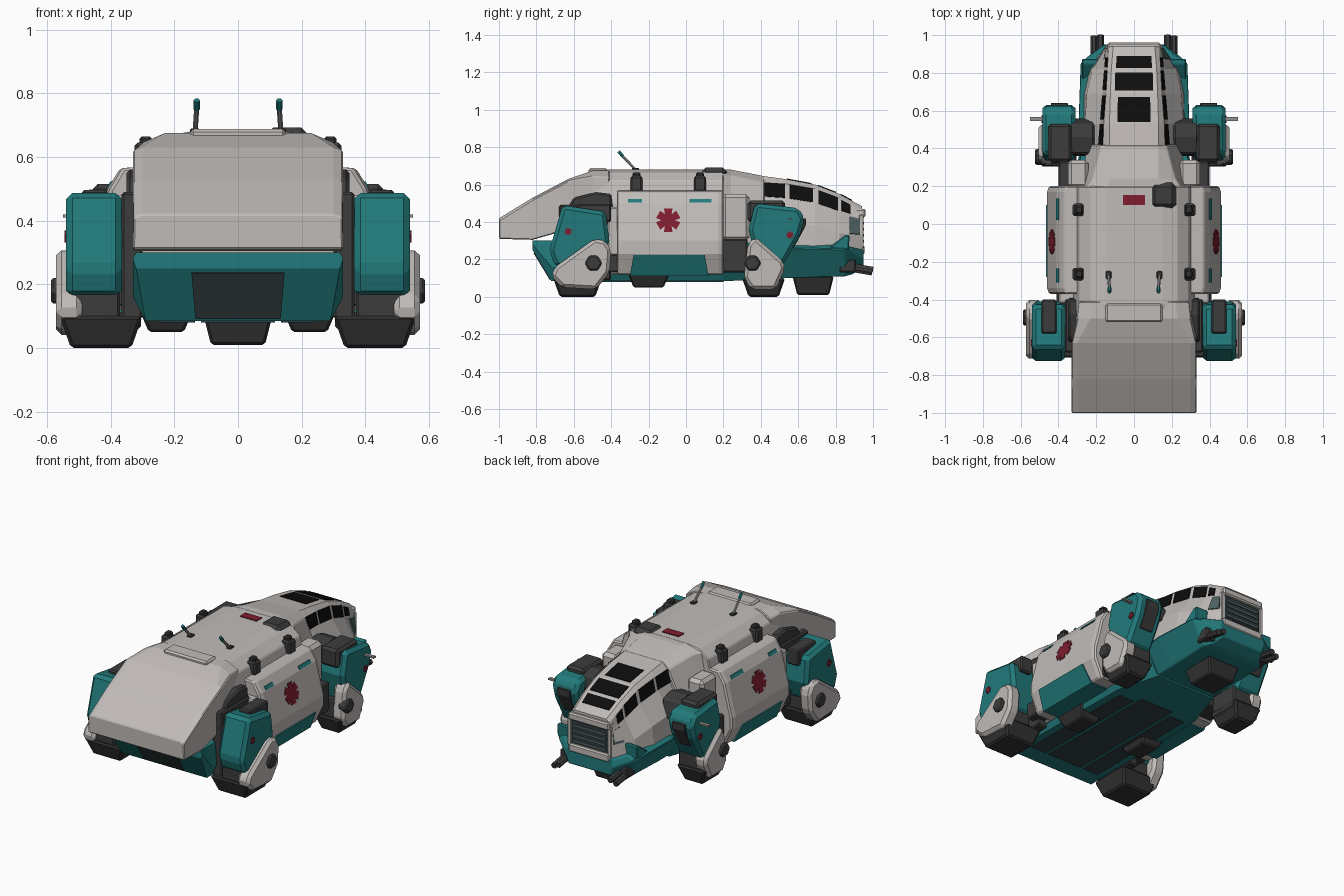
import bpy, bmesh, math
from mathutils import Vector

cube = bpy.data.objects.get("Cube")
if cube:
    bpy.data.objects.remove(cube, do_unlink=True)


def material(name, r, g, b):
    m = bpy.data.materials.new(name)
    m.use_nodes = True
    m.diffuse_color = (r, g, b, 1)
    bsdf = m.node_tree.nodes["Principled BSDF"]
    bsdf.inputs["Base Color"].default_value = (r, g, b, 1)
    bsdf.inputs["Roughness"].default_value = 0.7
    return m


WHITE = material("warm white", 0.53, 0.50, 0.48)
TEAL = material("teal", 0.016, 0.195, 0.20)
DARK = material("dark grey", 0.045, 0.045, 0.046)
FOOT = material("charcoal", 0.032, 0.032, 0.032)
BLACK = material("window black", 0.004, 0.004, 0.004)
RED = material("red", 0.21, 0.012, 0.028)
SLATE = material("slate blue", 0.03, 0.048, 0.054)
GRILLE = material("grille grey", 0.08, 0.12, 0.12)
STEEL = material("light grey", 0.28, 0.29, 0.28)


def finish(name, bm, mat, mirror=False, bevel=0.0):
    bmesh.ops.recalc_face_normals(bm, faces=bm.faces)
    me = bpy.data.meshes.new(name)
    bm.to_mesh(me)
    bm.free()
    me.materials.append(mat)
    ob = bpy.data.objects.new(name, me)
    bpy.context.scene.collection.objects.link(ob)
    if bevel:
        mod = ob.modifiers.new("chamfer", "BEVEL")
        mod.width, mod.segments, mod.limit_method = bevel, 1, "ANGLE"
    if mirror:
        ob.modifiers.new("mirror", "MIRROR")
    return ob


def loft(name, rings, mat, mirror=False, bevel=0.0):
    """Skin closed rings of equal length and cap both ends."""
    bm = bmesh.new()
    vs = [[bm.verts.new(p) for p in r] for r in rings]
    n = len(vs[0])
    for a, b in zip(vs, vs[1:]):
        for i in range(n):
            j = (i + 1) % n
            bm.faces.new((a[i], a[j], b[j], b[i]))
    bm.faces.new(vs[0])
    bm.faces.new(vs[-1])
    return finish(name, bm, mat, mirror, bevel)


def ring(y, half):
    """Symmetric cross-section at y from its +x half, top to bottom."""
    return [(x, y, z) for x, z in half] + [(-x, y, z) for x, z in reversed(half)]


def prism(name, prof, x0, x1, mat, bevel=0.0):
    """Side profile (y, z) extruded along x, mirrored to both sides."""
    return loft(name, [[(x, y, z) for y, z in prof] for x in (x0, x1)], mat, True, bevel)


def box(name, x, y, z, mat, mirror=True, bevel=0.008, foot=0.0):
    """Box from ranges; foot insets the lower end."""
    rings = []
    for h, d in ((z[0], foot), (z[1], 0)):
        rings.append([(x[0] + d, y[0] + d, h), (x[1] - d, y[0] + d, h),
                      (x[1] - d, y[1] - d, h), (x[0] + d, y[1] - d, h)])
    return loft(name, rings, mat, mirror, bevel)


def rod(name, a, b, r, mat, sides=6, bevel=0.0):
    a, b = Vector(a), Vector(b)
    q = (b - a).to_track_quat("Z", "Y")
    rings = [[c + q @ Vector((r * math.cos(t), r * math.sin(t), 0))
              for t in (math.tau * k / sides for k in range(sides))] for c in (a, b)]
    return loft(name, rings, mat, True, bevel)


def panel(name, ra, rb, i, j, u, v, mat, mirror=False):
    """Thin plate on the patch between points i, j of two neighbouring rings."""
    a, b, c, d = (Vector(p) for p in (ra[i], ra[j], rb[i], rb[j]))
    at = lambda s, t: a.lerp(b, s).lerp(c.lerp(d, s), t)
    quad = [at(u[0], v[0]), at(u[1], v[0]), at(u[1], v[1]), at(u[0], v[1])]
    n = (b - a).cross(c - a).normalized() * 0.0045
    return loft(name, [[p - n for p in quad], [p + n for p in quad]], mat, mirror)


def decal(name, pts, surface, mat):
    """Thin plate of (y, z) points following a side surface x = surface(z)."""
    return loft(name, [[(surface(z) + d, y, z) for y, z in pts] for d in (-0.004, 0.005)], mat, True)


def star(y, z, r):
    pts = []
    for k in range(6):
        for da, s in ((-30, 0.55), (-20, 1), (20, 1)):
            t = math.radians(90 + 60 * k + da)
            pts.append((y + r * s * math.cos(t), z + r * s * math.sin(t)))
    return pts


# Upper hull: sloped rear bay, central roof, neck
loft("rear_bay", [
    ring(-1.0, [(0.30, 0.42), (0.328, 0.41), (0.33, 0.31)]),
    ring(-0.82, [(0.30, 0.53), (0.33, 0.52), (0.33, 0.305)]),
    ring(-0.63, [(0.30, 0.63), (0.33, 0.62), (0.33, 0.36)]),
    ring(-0.50, [(0.23, 0.675), (0.30, 0.645), (0.32, 0.38)]),
    ring(-0.41, [(0.22, 0.675), (0.29, 0.64), (0.31, 0.38)])], WHITE, bevel=0.005)
loft("central_hull", [
    ring(y, [(0.15, zt), (0.23, zt - 0.015), (0.29, 0.62), (0.32, 0.5), (0.32, 0.12)])
    for y, zt in ((-0.5, 0.67), (-0.42, 0.68), (0.2, 0.68))], WHITE, bevel=0.006)
loft("neck", [
    ring(0.19, [(0.14, 0.68), (0.25, 0.655), (0.28, 0.5), (0.28, 0.15)]),
    ring(0.24, [(0.13, 0.68), (0.22, 0.65), (0.27, 0.48), (0.27, 0.15)]),
    ring(0.42, [(0.13, 0.645), (0.17, 0.61), (0.25, 0.45), (0.25, 0.15)])], WHITE, bevel=0.006)
box("roof_rear_cap", (-0.15, 0.15), (-0.52, -0.42), (0.65, 0.688), WHITE, False, 0.01)

# Lower hull
low = [ring(-0.82, [(0.32, 0.30), (0.33, 0.28), (0.32, 0.25)]),
       ring(-0.72, [(0.32, 0.30), (0.33, 0.16), (0.29, 0.085)]),
       ring(0.2, [(0.32, 0.30), (0.33, 0.18), (0.28, 0.085)]),
       ring(0.45, [(0.26, 0.28), (0.27, 0.2), (0.2, 0.09)])]
loft("lower_hull", low, TEAL)
panel("rear_hatch", low[0], low[1], 2, 3, (0.27, 0.73), (0.08, 0.95), SLATE)
panel("belly_strip", low[1], low[2], 2, 3, (0.3, 0.7), (0.12, 1.0), SLATE)
for s, u in (("left", (0.08, 0.26)), ("right", (0.74, 0.92))):
    panel("belly_side_strip_" + s, low[1], low[2], 2, 3, u, (0.12, 0.95), SLATE)

# Nose: teal chin and white cabin with cheeks
loft("nose_chin", [
    ring(0.42, [(0.25, 0.29), (0.28, 0.25), (0.2, 0.1)]),
    ring(0.56, [(0.25, 0.285), (0.295, 0.26), (0.2, 0.1)]),
    ring(0.85, [(0.24, 0.28), (0.285, 0.255), (0.2, 0.11)]),
    ring(0.885, [(0.22, 0.265), (0.25, 0.24), (0.17, 0.12)]),
    ring(0.95, [(0.15, 0.25), (0.16, 0.2), (0.14, 0.15)])], TEAL, bevel=0.005)
prism("nose_fin", [(0.76, 0.26), (0.85, 0.33), (0.875, 0.33), (0.87, 0.25)], 0.19, 0.275, TEAL, 0.006)
cab = [ring(0.38, [(0.13, 0.65), (0.165, 0.615), (0.19, 0.535), (0.25, 0.40), (0.255, 0.26)]),
       ring(0.53, [(0.13, 0.63), (0.16, 0.605), (0.178, 0.525), (0.26, 0.40), (0.268, 0.26)]),
       ring(0.69, [(0.125, 0.60), (0.148, 0.578), (0.165, 0.50), (0.25, 0.38), (0.265, 0.26)]),
       ring(0.82, [(0.12, 0.55), (0.14, 0.53), (0.155, 0.455), (0.22, 0.34), (0.24, 0.26)]),
       ring(0.94, [(0.11, 0.485), (0.132, 0.465), (0.145, 0.42), (0.15, 0.33), (0.15, 0.25)])]
loft("cabin", cab, WHITE)
for k, (u, v) in enumerate((((0.16, 0.84), (0.06, 0.88)), ((0.09, 0.91), (0.12, 0.85)),
                            ((0.1, 0.9), (0.04, 0.55)))):
    panel(f"roof_window_{k + 1}", cab[k + 1], cab[k + 2], 9, 0, u, v, BLACK)
    panel(f"side_window_{k + 1}", cab[k], cab[k + 1], 1, 2, (0.02, 0.95),
          (0.2, 1.0) if k == 0 else (0.14, 0.93), BLACK, True)
panel("side_window_4", cab[3], cab[4], 1, 2, (0.1, 0.9), (0.1, 0.5), BLACK, True)
panel("side_grille", cab[3], cab[4], 2, 3, (0.1, 0.98), (0.45, 0.92), GRILLE, True)

# Front grille, brow and bumper
box("grille", (-0.125, 0.125), (0.93, 0.946), (0.28, 0.42), SLATE, False, 0)
for k in range(4):
    box(f"grille_bar_{k + 1}", (-0.115, 0.115), (0.94, 0.953), (0.29 + k * 0.032, 0.305 + k * 0.032), GRILLE, False, 0)
box("brow", (-0.14, 0.14), (0.9, 0.96), (0.425, 0.47), WHITE, False)
box("bumper", (-0.14, 0.14), (0.88, 0.955), (0.225, 0.275), WHITE, False)
box("grille_post", (0.125, 0.15), (0.925, 0.95), (0.26, 0.44), WHITE, bevel=0.004)

# Nose guns
box("gun_mount", (0.16, 0.23), (0.82, 0.91), (0.13, 0.20), DARK)
rod("gun_barrel_outer", (0.212, 0.88, 0.15), (0.212, 0.995, 0.13), 0.018, DARK)
rod("gun_barrel_inner", (0.178, 0.88, 0.165), (0.178, 1.0, 0.145), 0.018, DARK)

# Side pods with markings
POD = [(0.28, 0.57), (0.37, 0.565), (0.41, 0.5), (0.46, 0.3), (0.46, 0.23), (0.41, 0.12), (0.28, 0.12)]
mid = [(x - 0.01, z) for x, z in POD]
loft("side_pod", [[(x, y, z) for x, z in pts] for y, pts in
                  ((-0.37, mid), (-0.34, POD), (0.17, POD), (0.2, mid))], WHITE, True, 0.008)
pod_side = lambda z: 0.41 + (0.5 - z) * (0.25 if z < 0.5 else 0.61)
decal("pod_star", star(-0.095, 0.41, 0.066), pod_side, RED)
for n, a, b in (("rear", -0.31, -0.235), ("front", 0.02, 0.135)):
    decal(f"pod_stripe_{n}", [(a, 0.505), (b, 0.505), (b, 0.523), (a, 0.523)], pod_side, TEAL)
loft("pod_skirt", [[(x, y + s, z) for x, z, s in ((0.30, 0.112, 0), (0.415, 0.112, 0), (0.466, 0.225, -d), (0.43, 0.225, -d))]
                   for y, d in ((-0.30, -0.02), (0.12, 0.02))], TEAL, True)

# Hull-to-leg links and dark joints
box("front_link", (0.24, 0.40), (0.19, 0.33), (0.13, 0.31), DARK)
box("front_shoulder", (0.24, 0.35), (0.19, 0.34), (0.30, 0.55), WHITE, bevel=0.02)
box("rear_link", (0.28, 0.41), (-0.45, -0.35), (0.13, 0.23), DARK)
box("rear_shoulder", (0.28, 0.40), (-0.42, -0.35), (0.22, 0.48), WHITE)
box("rear_inner_strut", (0.30, 0.366), (-0.68, -0.40), (0.09, 0.49), DARK)
prism("rear_joint_cap", [(-0.63, 0.48), (-0.60, 0.53), (-0.48, 0.56), (-0.40, 0.55), (-0.39, 0.46)], 0.28, 0.35, DARK, 0.01)
prism("front_joint_cap", [(0.36, 0.40), (0.37, 0.49), (0.46, 0.51), (0.53, 0.49), (0.56, 0.38)], 0.21, 0.34, DARK, 0.01)

# Legs: armour, fender, hub and foot
prism("rear_leg_armour", [(-0.66, 0.49), (-0.43, 0.455), (-0.41, 0.30), (-0.46, 0.17), (-0.70, 0.16),
                          (-0.73, 0.25)], 0.365, 0.54, TEAL, 0.02)
prism("front_leg_armour", [(0.37, 0.50), (0.60, 0.475), (0.635, 0.42), (0.61, 0.33), (0.52, 0.17), (0.38, 0.17),
                           (0.335, 0.36)], 0.31, 0.485, TEAL, 0.02)
prism("rear_fender", [(-0.72, 0.11), (-0.66, 0.05), (-0.48, 0.04), (-0.41, 0.13), (-0.40, 0.25), (-0.43, 0.30),
                      (-0.49, 0.31), (-0.70, 0.16)], 0.49, 0.572, WHITE, 0.018)
prism("front_fender", [(0.31, 0.10), (0.35, 0.04), (0.48, 0.04), (0.53, 0.15), (0.52, 0.19), (0.37, 0.32),
                       (0.33, 0.28)], 0.42, 0.505, WHITE, 0.018)
for n, x, y, hub in (("rear", 0.0, (-0.71, -0.45), -0.495), ("front", -0.065, (0.30, 0.53), 0.355)):
    box(f"{n}_ankle", (0.37 + x, 0.52 + x), (y[0] + 0.02, y[1] - 0.02), (0.06, 0.2), DARK)
    box(f"{n}_foot", (0.30, 0.56 + x), y, (0.0, 0.1), FOOT, bevel=0.01, foot=0.035)
    rod(f"{n}_hub", (0.53 + x, hub, 0.18), (0.588 + x, hub, 0.18), 0.046, DARK, 6, 0.008)
box("rear_leg_top_unit", (0.41, 0.49), (-0.58, -0.40), (0.40, 0.497), DARK)
box("front_leg_top_unit", (0.33, 0.455), (0.33, 0.53), (0.40, 0.515), DARK, bevel=0.015)
prism("front_leg_face_plate", [(0.55, 0.27), (0.575, 0.26), (0.64, 0.38), (0.642, 0.42), (0.60, 0.42)], 0.35, 0.44, DARK, 0.004)
box("side_bar", (0.45, 0.55), (0.545, 0.567), (0.41, 0.42), STEEL, bevel=0)
decal("rear_leg_star", star(-0.63, 0.35, 0.02), lambda z: 0.54, RED)
decal("front_leg_star", star(0.555, 0.33, 0.02), lambda z: 0.485, RED)

# Belly feet
box("mid_foot", (0.14, 0.31), (-0.31, -0.09), (0.05, 0.12), FOOT, foot=0.03)
box("nose_foot", (-0.11, 0.11), (0.57, 0.79), (0.01, 0.11), FOOT, False, foot=0.025)

# Roof details: lamps, antennas, hatch and red plate
for n, y in (("rear", -0.265), ("front", 0.075)):
    box(f"{n}_lamp", (0.265, 0.325), (y - 0.033, y + 0.033), (0.56, 0.645), DARK, bevel=0.01)
    box(f"{n}_lamp_cap", (0.27, 0.31), (y - 0.022, y + 0.022), (0.63, 0.665), FOOT)
rod("antenna", (0.135, -0.265, 0.675), (0.13, -0.337, 0.75), 0.008, STEEL)
rod("antenna_tip", (0.13, -0.337, 0.75), (0.13, -0.36, 0.778), 0.01, TEAL)
box("antenna_base", (0.12, 0.15), (-0.29, -0.25), (0.67, 0.69), DARK, bevel=0.004)
box("roof_hatch", (0.085, 0.225), (0.08, 0.22), (0.64, 0.692), DARK, False, 0.025)
box("roof_plate", (-0.057, 0.057), (0.10, 0.153), (0.677, 0.685), RED, False, 0)
